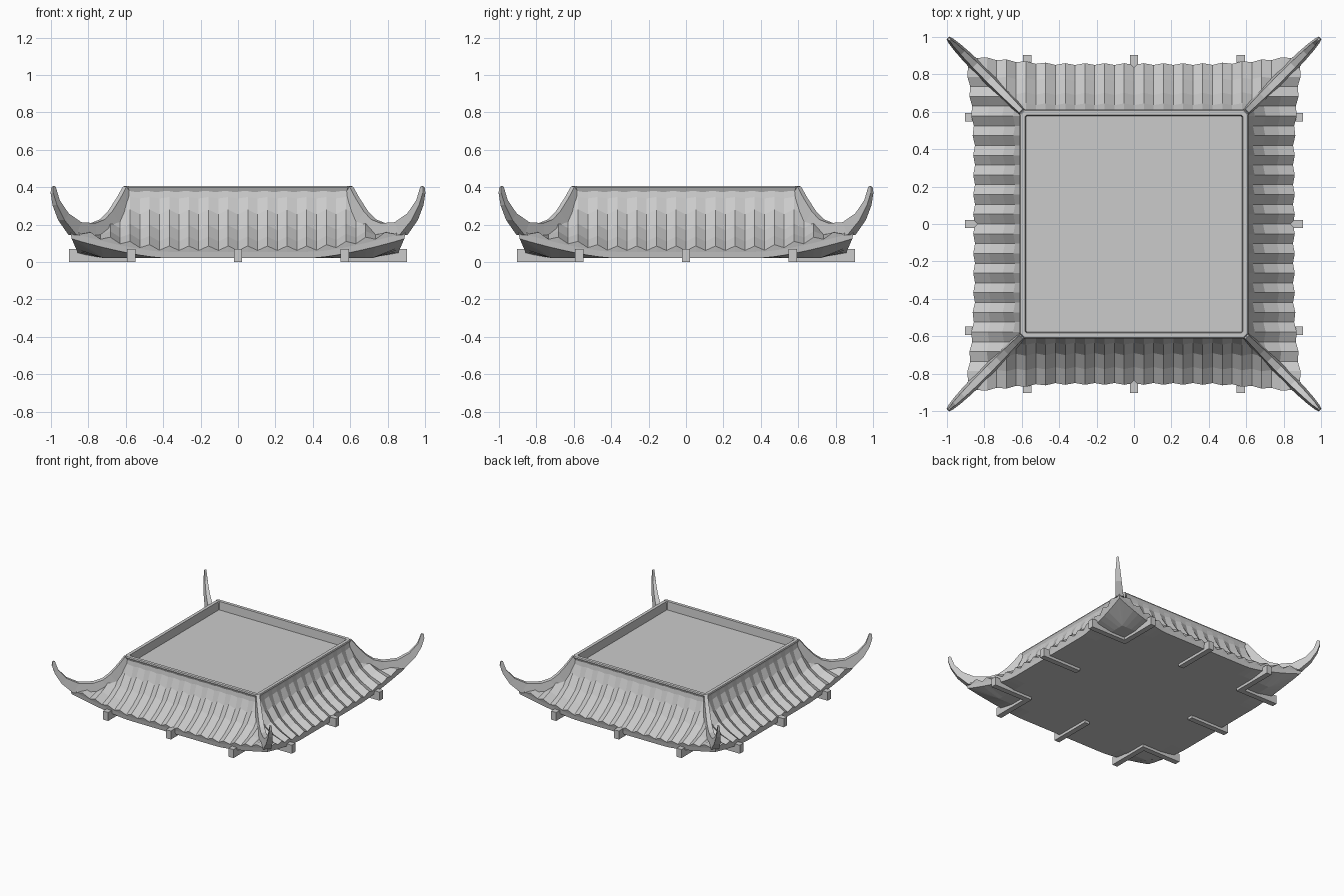
import bpy
import bmesh
from math import radians
from mathutils import Matrix, Vector

cube = bpy.data.objects.get("Cube")
if cube:
    bpy.data.objects.remove(cube)

GREY = (0.6, 0.6, 0.6, 1)
mat = bpy.data.materials.new("stone grey")
mat.use_nodes = True
mat.diffuse_color = GREY
mat.node_tree.nodes["Principled BSDF"].inputs["Base Color"].default_value = GREY


def finish(name, bm):
    """Weld, orient and store a bmesh as a named object."""
    bmesh.ops.remove_doubles(bm, verts=bm.verts, dist=0.0005)
    bmesh.ops.dissolve_degenerate(bm, edges=bm.edges, dist=0.0001)
    mesh = bpy.data.meshes.new(name)
    bm.to_mesh(mesh)
    bm.free()
    mesh.materials.append(mat)
    obj = bpy.data.objects.new(name, mesh)
    bpy.context.collection.objects.link(obj)
    return obj


def bridge(bm, loops, closed):
    """Join consecutive rows of points with faces."""
    rows = [[bm.verts.new(p) for p in loop] for loop in loops]
    for a, b in zip(rows, rows[1:]):
        n = len(a)
        for i in range(n if closed else n - 1):
            j = (i + 1) % n
            bm.faces.new((a[i], b[i], b[j], a[j]))
    return rows


HALF_TILE = 0.0525
COLUMNS = range(-18, 19)


def roof_row(out, z, wave, lift):
    """One row across the front side: zigzag tiles, swept up at the corners."""
    row = []
    for k in COLUMNS:
        x = k * HALF_TILE
        t = min(max((abs(x) - 0.4) / 0.5, 0), 1) ** 1.4
        d = out + 0.045 * t * lift
        ridge = wave if k % 2 else 0
        x = max(-d, min(d, x))
        if abs(x) >= d - 0.001:
            ridge = 0
        row.append((x, -d - ridge * 0.4, z + 0.105 * t * lift + ridge))
    return row


def four_sides(name, profile):
    bm = bmesh.new()
    for side in range(4):
        turn = Matrix.Rotation(radians(90 * side), 3, "Z")
        bridge(bm, [[turn @ Vector(p) for p in roof_row(*r)] for r in profile], False)
    return finish(name, bm)


# Tiled slopes: outward distance, height, tile depth, corner lift
four_sides("tiled_slopes", [
    (0.60, 0.40, 0, 0), (0.608, 0.34, 0.008, 0.02), (0.635, 0.255, 0.025, 0.1),
    (0.69, 0.17, 0.027, 0.3), (0.765, 0.11, 0.026, 0.6), (0.85, 0.062, 0.024, 1),
    (0.85, 0.055, 0, 1)])

# Eave edge and underside, folded up at the corners
four_sides("eave_underside", [
    (0.85, 0.055, 0, 1), (0.845, 0.022, 0, 1), (0.72, 0.022, 0, 0), (0, 0.022, 0, 0)])


def clipped_square(d, cut, z):
    pts = []
    for side in range(4):
        turn = Matrix.Rotation(radians(90 * side), 3, "Z")
        pts += [turn @ Vector(p) for p in ((-d + cut, -d, z), (d - cut, -d, z))]
    return pts


# Raised rim around a sunken top
bm = bmesh.new()
rows = bridge(bm, [clipped_square(*r) for r in (
    (0.597, 0.02, 0.36), (0.612, 0.025, 0.398), (0.608, 0.025, 0.407),
    (0.582, 0.008, 0.407), (0.577, 0.005, 0.34))], True)
bm.faces.new(rows[-1])
finish("top_rim", bm)

# Upswept corner ridges: top distance and height, bottom distance and height, half width
RIDGE = [
    (0.605, 0.405, 0.57, 0.33, 0.022), (0.64, 0.34, 0.60, 0.26, 0.026),
    (0.685, 0.27, 0.645, 0.195, 0.029), (0.725, 0.228, 0.70, 0.155, 0.031),
    (0.775, 0.208, 0.78, 0.135, 0.032), (0.85, 0.213, 0.885, 0.145, 0.03),
    (0.915, 0.26, 0.945, 0.225, 0.024), (0.96, 0.33, 0.98, 0.305, 0.017),
    (0.978, 0.40, 0.995, 0.37, 0.01), (0.983, 0.408, 0.993, 0.40, 0.007)]
for name, angle in (("front_left", 0), ("back_left", 90), ("back_right", 180), ("front_right", 270)):
    bm = bmesh.new()
    turn = Matrix.Rotation(radians(angle), 3, "Z")
    side = Vector((1, 1, 0)).normalized()
    loops = []
    for td, tz, bd, bz, w in RIDGE:
        top, low = Vector((td, -td, tz)), Vector((bd, -bd, bz))
        loops.append([turn @ p for p in (
            top - side * w * 0.6, top + side * w * 0.6, low + side * w, low - side * w)])
    rows = bridge(bm, loops, True)
    bm.faces.new(rows[0])
    bm.faces.new(rows[-1])
    bmesh.ops.recalc_face_normals(bm, faces=bm.faces)
    finish(name + "_ridge", bm)

# Beam ends below the eaves: three per side, the outer ones meeting at the corners
for name, angle in (("front", 0), ("left", 90), ("back", 180), ("right", 270)):
    bm = bmesh.new()
    for x in (-0.57, 0, 0.57):
        place = Matrix.Translation((x, -0.727, 0.035)) @ Matrix.Diagonal((0.045, 0.355, 0.07, 1))
        bmesh.ops.create_cube(bm, size=1, matrix=Matrix.Rotation(radians(angle), 4, "Z") @ place)
    finish(name + "_beams", bm)
